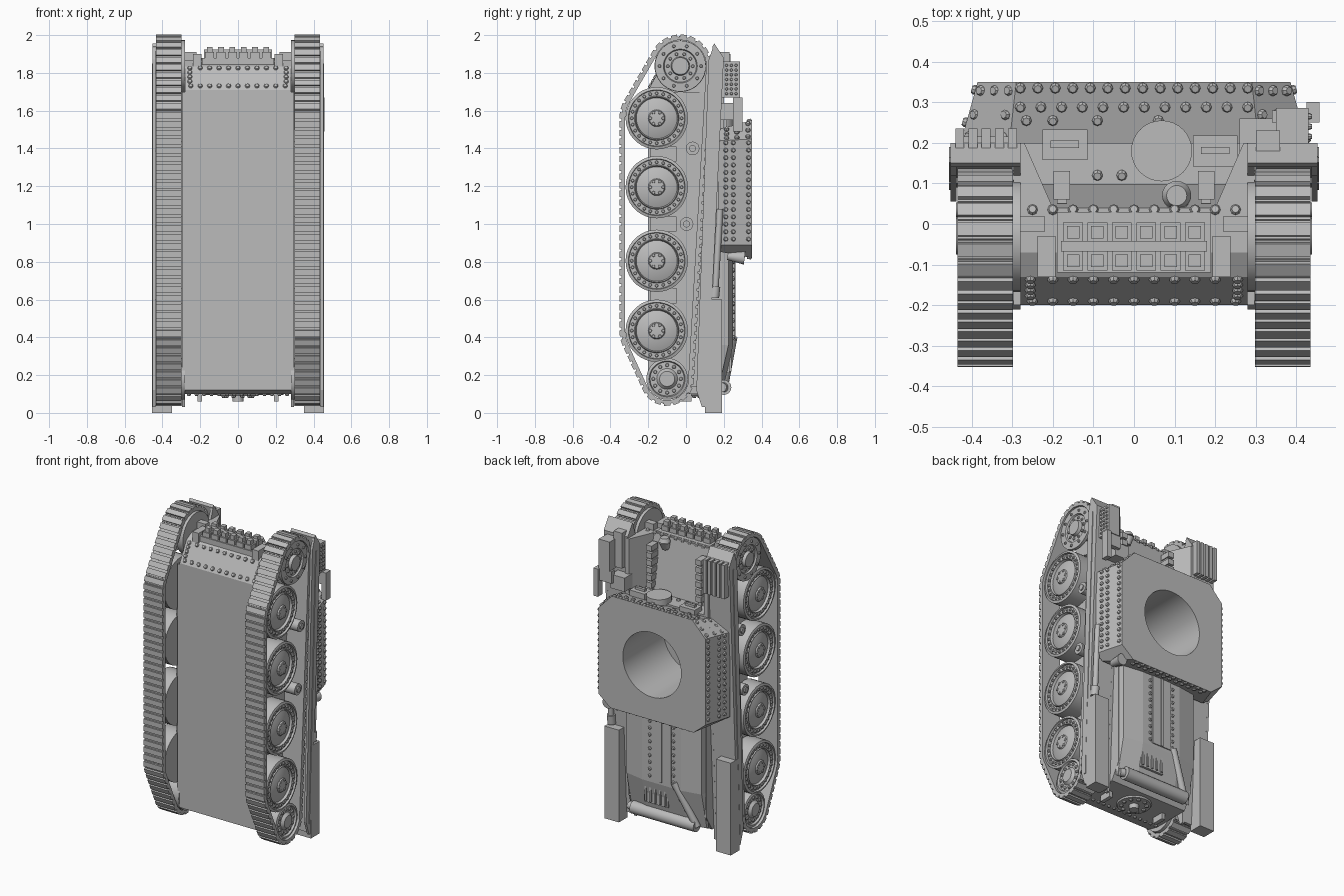
import bpy, bmesh, math
from mathutils import Vector, geometry

cube = bpy.data.objects.get("Cube")
if cube:
    bpy.data.objects.remove(cube)

grey = bpy.data.materials.new("plain_grey")
grey.use_nodes = True
grey.diffuse_color = (0.5, 0.5, 0.5, 1)
grey.node_tree.nodes["Principled BSDF"].inputs["Base Color"].default_value = (0.5, 0.5, 0.5, 1)


def finish(name, bm, mirror=False, smooth=False):
    bmesh.ops.recalc_face_normals(bm, faces=bm.faces)
    me = bpy.data.meshes.new(name)
    bm.to_mesh(me)
    bm.free()
    me.materials.append(grey)
    ob = bpy.data.objects.new(name, me)
    bpy.context.collection.objects.link(ob)
    if smooth:
        bpy.ops.object.select_all(action='DESELECT')
        ob.select_set(True)
        bpy.context.view_layer.objects.active = ob
        bpy.ops.object.shade_smooth_by_angle(angle=math.radians(35))
    if mirror:
        ob.modifiers.new("Mirror", 'MIRROR')
    return ob


def loft(bm, rings):
    loops = [[bm.verts.new(p) for p in r] for r in rings]
    n = len(loops[0])
    for a, b in zip(loops, loops[1:]):
        for i in range(n):
            bm.faces.new((a[i], a[(i + 1) % n], b[(i + 1) % n], b[i]))
    bm.faces.new(loops[0])
    bm.faces.new(loops[-1])


def put(axis, p, t):
    a, b = p
    return {'x': (t, a, b), 'y': (a, t, b), 'z': (a, b, t)}[axis]


def prism(name, poly, axis, t0, t1, **kw):
    bm = bmesh.new()
    loft(bm, [[put(axis, p, t) for p in poly] for t in (t0, t1)])
    return finish(name, bm, **kw)


def boxes(name, specs, **kw):
    bm = bmesh.new()
    for x, y, z in specs:
        loft(bm, [[(x[0], y[0], c), (x[1], y[0], c), (x[1], y[1], c), (x[0], y[1], c)] for c in z])
    return finish(name, bm, **kw)


def add_rod(bm, a, b, r0, r1=None, seg=20):
    a, b = Vector(a), Vector(b)
    q = (b - a).to_track_quat('Z', 'Y')
    ring = lambda c, r: [c + q @ Vector((r * math.cos(2 * math.pi * i / seg),
                                         r * math.sin(2 * math.pi * i / seg), 0)) for i in range(seg)]
    loft(bm, [ring(a, r0), ring(b, r0 if r1 is None else r1)])


def rods(name, specs, **kw):
    bm = bmesh.new()
    for s in specs:
        add_rod(bm, *s)
    return finish(name, bm, smooth=True, **kw)


def bolts(name, points, normal, r=0.013, **kw):
    # low domes, stacked as two tapered rings
    bm = bmesh.new()
    n = Vector(normal).normalized()
    for p in points:
        p = Vector(p)
        add_rod(bm, p - n * 0.005, p + n * 0.004, r, r, 8)
        add_rod(bm, p + n * 0.004, p + n * 0.01, r, r * 0.7, 8)
    return finish(name, bm, **kw)


def span(a, b, n):
    return [a + (b - a) * i / (n - 1) for i in range(n)]


def around(y, z, r, n):
    return [(y + r * math.cos(2 * math.pi * i / n), z + r * math.sin(2 * math.pi * i / n)) for i in range(n)]


# Hull body and casemate, opened by the turret ring
hull = prism("hull", [(-.2, .12), (-.2, 1.71), (-.13, 1.835), (-.07, 1.868), (.04, 1.87), (.1, 1.5), (.19, 1.5),
                      (.19, .2), (.13, .1), (-.12, .1)], 'x', -.28, .28)
prism("hull_side", [(-.2, .14), (-.2, 1.7), (.08, 1.7), (.16, 1.5), (.09, .14)], 'x', .28, .297, mirror=True)


def octagon(y, w, z0, z1, front, rear):
    half = [(front[0], z1), (w, z1 - front[1]), (w, z0 + rear[1]), (rear[0], z0)]
    return [(x, y, z) for x, z in half + [(-x, z) for x, z in reversed(half)]]


bm = bmesh.new()
loft(bm, [octagon(.17, .435, .855, 1.5, (.31, .06), (.385, .035)),
          octagon(.35, .385, .82, 1.55, (.29, .1), (.3, .07))])
casemate = finish("casemate", bm)
ring_cutter = rods("ring_cutter", [((0, -.07, 1.18), (0, .5, 1.18), .21, .21, 48)])
ring_cutter.hide_render = True
ring_cutter.hide_viewport = True
ring_cutter.display_type = 'WIRE'
for ob in (hull, casemate):
    cut = ob.modifiers.new("Ring", 'BOOLEAN')
    cut.object = ring_cutter
    cut.operation = 'DIFFERENCE'
    cut.solver = 'EXACT'
boxes("driver_plate", [((-.28, .28), (.08, .2), (1.47, 1.52))])

# Tracks: belt wrapped round the wheels, with raised links
WHEELS_Z = (1.56, 1.195, .805, .435)
SPROCKET, IDLER, WHEEL_Y = (-.03, 1.836), (-.1, .18), -.155
cloud = around(*SPROCKET, .15, 64) + around(*IDLER, .125, 64)
for z in WHEELS_Z:
    cloud += around(WHEEL_Y, z, .18, 64)
path = [Vector(cloud[i]) for i in geometry.convex_hull_2d(cloud)]
mid = sum(path, Vector((0, 0))) / len(path)
lengths = [(path[(i + 1) % len(path)] - p).length for i, p in enumerate(path)]
count = 92
step = sum(lengths) / count
bm = bmesh.new()
i, done = 0, 0.0
for k in range(count):
    while done + lengths[i] < k * step:
        done += lengths[i]
        i += 1
    p = path[i]
    t = (path[(i + 1) % len(path)] - p).normalized()
    p = p + t * (k * step - done)
    n = Vector((t.y, -t.x))
    if n.dot(p - mid) < 0:
        n = -n
    # each link is a thin plate topped by a narrower pad
    for half, low, high in ((.5, -.013, .006), (.36, .006, .017)):
        quad = [p + t * step * half * a + n * h for a, h in ((-1, low), (1, low), (1, high), (-1, high))]
        loft(bm, [[(x, q.x, q.y) for q in quad] for x in (.298, .435)])
finish("tracks", bm, mirror=True)


# Wheels turned from a profile of (radius, x)
def wheel(name, centre, profile, seg=36):
    bm = bmesh.new()
    loft(bm, [[(x, a, b) for a, b in around(*centre, r, seg)] for r, x in profile])
    return finish(name, bm, mirror=True, smooth=True)


ROAD = [(.165, .305), (.165, .42), (.15, .425), (.147, .412), (.118, .412), (.114, .42),
        (.108, .405), (.08, .416), (.045, .422), (.04, .43), (.02, .432)]
for k, z in enumerate(WHEELS_Z):
    c = (WHEEL_Y, z)
    wheel("road_wheel_%d" % (k + 1), c, ROAD)
    bolts("road_wheel_rim_bolts_%d" % (k + 1), [(.411, a, b) for a, b in around(*c, .132, 24)],
          (1, 0, 0), r=.009, mirror=True)
    bolts("road_wheel_hub_bolts_%d" % (k + 1), [(.425, a, b) for a, b in around(*c, .034, 6)],
          (1, 0, 0), r=.01, mirror=True)
wheel("sprocket", SPROCKET, [(.137, .28), (.137, .325), (.05, .33), (.05, .4), (.135, .405), (.135, .425),
                             (.09, .428), (.085, .418), (.05, .418), (.045, .438), (.02, .438)])
wheel("idler", IDLER, [(.11, .28), (.11, .42), (.095, .425), (.09, .412), (.055, .415), (.04, .432), (.015, .432)])
bolts("sprocket_bolts", [(.425, a, b) for a, b in around(*SPROCKET, .11, 10)], (1, 0, 0), r=.009, mirror=True)
bolts("sprocket_hub_bolts", [(.416, a, b) for a, b in around(*SPROCKET, .066, 10)], (1, 0, 0), r=.009, mirror=True)
bolts("idler_bolts", [(.412, a, b) for a, b in around(*IDLER, .073, 12)], (1, 0, 0), r=.01, mirror=True)
rods("return_rollers", [((.28, y, z), (.43 + d, y, z), r) for y, z in ((.035, 1.4), (.003, 1.0))
                        for d, r in ((0, .036), (.008, .018))], mirror=True)
boxes("suspension_arms", [((.27, .31), (-.19, -.05), (z - .04, z + .04)) for z in (.62, 1.0, 1.37)], mirror=True)

# Track guards sloping down to the rear, with skirts, front wings and rear bins
prism("guard_top", [(.15, 1.955), (.2, 1.88), (.11, .04), (.09, .04), (.168, 1.8), (.14, 1.94)],
      'x', .28, .452, mirror=True)
SKIRT = [(.12, 1.87), (.15, 1.955), (.2, 1.88), (.11, .03), (.085, .03), (.055, .12)]
prism("guard_skirt", SKIRT, 'x', .437, .452, mirror=True)
prism("guard_inner_skirt", SKIRT, 'x', .28, .297, mirror=True)
prism("skirt_rail", [(.152, 1.85), (.164, 1.85), (.096, .1), (.084, .1)], 'x', .445, .456, mirror=True)
prism("front_wing", [(.3, .2), (.27, .2), (.2, .04), (.28, .03), (.3, .12)], 'z', 1.5, 1.87, mirror=True)
boxes("rear_stowage_bin", [((.35, .455), (.1, .19), (0, .6))], mirror=True)
rods("side_tube", [((.43, .155, .64), (.43, .18, 1.08), .017), ((.43, .15, .61), (.43, .157, .67), .025)])

# Nose: spare track links on a rack, rivet rows
boxes("link_rack", [((-.19, .19), (-.12, .03), (1.845, 1.88))] +
      [((s * .215 - .022, s * .215 + .022), (-.13, -.03), (1.8, 1.9)) for s in (-1, 1)])
boxes("spare_links", [((x - .022 * w, x + .022 * w), (y - .022 * w, y + .022 * w), (1.87, top))
                      for x in span(-.15, .15, 6) for y in (-.02, -.09) for w, top in ((1.1, 1.91), (.7, 1.938))] +
      [((-.18, .18), (-.068, -.042), (1.87, 1.925))])
bolts("nose_top_rivets", [(x, .035, 1.868) for x in span(-.25, .25, 11)], (0, .2, 1))
bolts("nose_low_rivets", [(x, -.135, 1.825) for x in span(-.2, .2, 9)] +
      [(x, -.188, 1.73) for x in span(-.25, .25, 11)] +
      [(s * .255, -.188 + .0135 * k, 1.73 + .0236 * k) for s in (-1, 1) for k in range(1, 5)], (0, -.87, .5))
boxes("nose_lugs", [((.22, .28), (-.02, .02), (1.83, 1.91))], mirror=True)
rods("headlight", [((.105, .06, 1.8), (.105, .07, 1.85), .022, .036), ((.105, .07, 1.85), (.105, .07, 1.875), .036, .025)])

# Casemate front: round port, vision flaps, stacked links on the glacis
rods("round_port", [((.068, .18, 1.49), (.068, .18, 1.555), .075, .075, 32)])
boxes("vision_flaps", [((x - .055, x + .055), (y - .038, y + .038), (1.5, 1.55)) for x, y in ((-.17, .195), (.2, .18))] +
      [((x - .035, x + .035), (y - .008, y + .01), (1.54, 1.565)) for x, y in ((-.17, .195), (.2, .18))])
boxes("glacis_links", [((.158, .198), (.06, .13), (z, z + .035)) for z in span(1.55, 1.79, 6)] +
      [((.165, .19), (.05, .11), (1.5, 1.82))], mirror=True)
bolts("front_rivets", [(x, .335, 1.546) for x in span(-.28, .28, 14)] +
      [(x, .288, 1.533) for x in span(-.28, .28, 12)] +
      [(x, .255, 1.524) for x in (-.265, -.2, -.09, .06)] + [(x, .12, 1.52) for x in (-.09, -.03)], (0, -.27, 1))

# Casemate rivets on sides, corners and back
bolts("side_rivets", [(.435 - (y - .17) * .28, y, z) for y in (.21, .25, .33) for z in span(.92, 1.43, 14)],
      (1, .28, 0), r=.012, mirror=True)
bolts("corner_rivets", [(.31 + .125 * t - .02 * u - .03 * t * u, .17 + .18 * u, 1.5 - .06 * t + .05 * u - .04 * t * u)
                        for t in (.15, .5, .85) for u in (.25, .55, .88)], (.6, 0, .75), mirror=True)
bolts("back_rivets", [(x, y, .855 - (y - .17) * .19) for x in span(-.26, .26, 12) for y in (.3, .335)], (0, -.17, -1))
rods("rear_corner_horn", [((.35, .22, .83), (.35, .31, .82), .02, .035)])

# Engine deck with centre strip
bm = bmesh.new()
deck = lambda z, h, w: [(-.28, .17, z), (.28, .17, z), (.27, h - .025, z), (w, h, z), (-w, h, z), (-.27, h - .025, z)]
loft(bm, [deck(.12, .195, .14), deck(.36, .25, .14), deck(.86, .25, .14)])
finish("engine_deck", bm)
boxes("deck_strip", [((-.07, .07), (.24, .256), (.38, .84)), ((-.008, .008), (.24, .262), (.38, .84))])
bolts("deck_rivets", [(s * .085, .25, z) for s in (-1, 1) for z in span(.4, .8, 10)], (0, 1, 0), r=.011)
boxes("deck_grille", [((x, x + .012), (.215, .24), (.22, .32)) for x in span(-.02, .12, 5)] +
      [((-.03, .14), (.2, .23), (.21, .33))])

# Exhaust and rear fittings
rods("exhaust", [((-.22, .2, .135), (.24, .2, .135), .04), ((-.09, .25, .4), (-.22, .2, .13), .022),
                 ((.24, .2, .135), (.27, .19, .135), .025)])
rods("rear_fan_cover", [((0, 0, .11), (0, 0, .09), .11, .1, 28), ((0, 0, .09), (0, 0, .06), .03)])
bolts("rear_fan_bolts", [(a, b, .09) for a, b in around(0, 0, .075, 10)], (0, 0, -1), r=.012)
boxes("tow_lugs", [((.19, .215), (-.05, .03), (.06, .12))], mirror=True)
bolts("rear_rivets", [(x, -.11, .1) for x in span(-.26, .26, 14)], (0, 0, -1), r=.01)

# Guard stowage at the front
boxes("left_front_box", [((.35, .43), (.18, .285), (1.67, 1.86)), ((.26, .36), (.17, .26), (1.55, 1.64)),
                         ((.425, .457), (.25, .3), (1.49, 1.67)), ((.34, .43), (.25, .28), (1.59, 1.67)),
                         ((.3, .36), (.18, .23), (1.68, 1.91))])
bolts("left_box_studs", [(.428, y, z) for y in (.215, .24, .265) for z in span(1.69, 1.84, 7)], (1, 0, 0), r=.008)
boxes("right_ribbed_links", [((x, x + .022), (.18, .235), (1.68, 1.9)) for x in span(-.44, -.31, 5)] +
      [((-.44, -.29), (.18, .215), (1.7, 1.88))])
